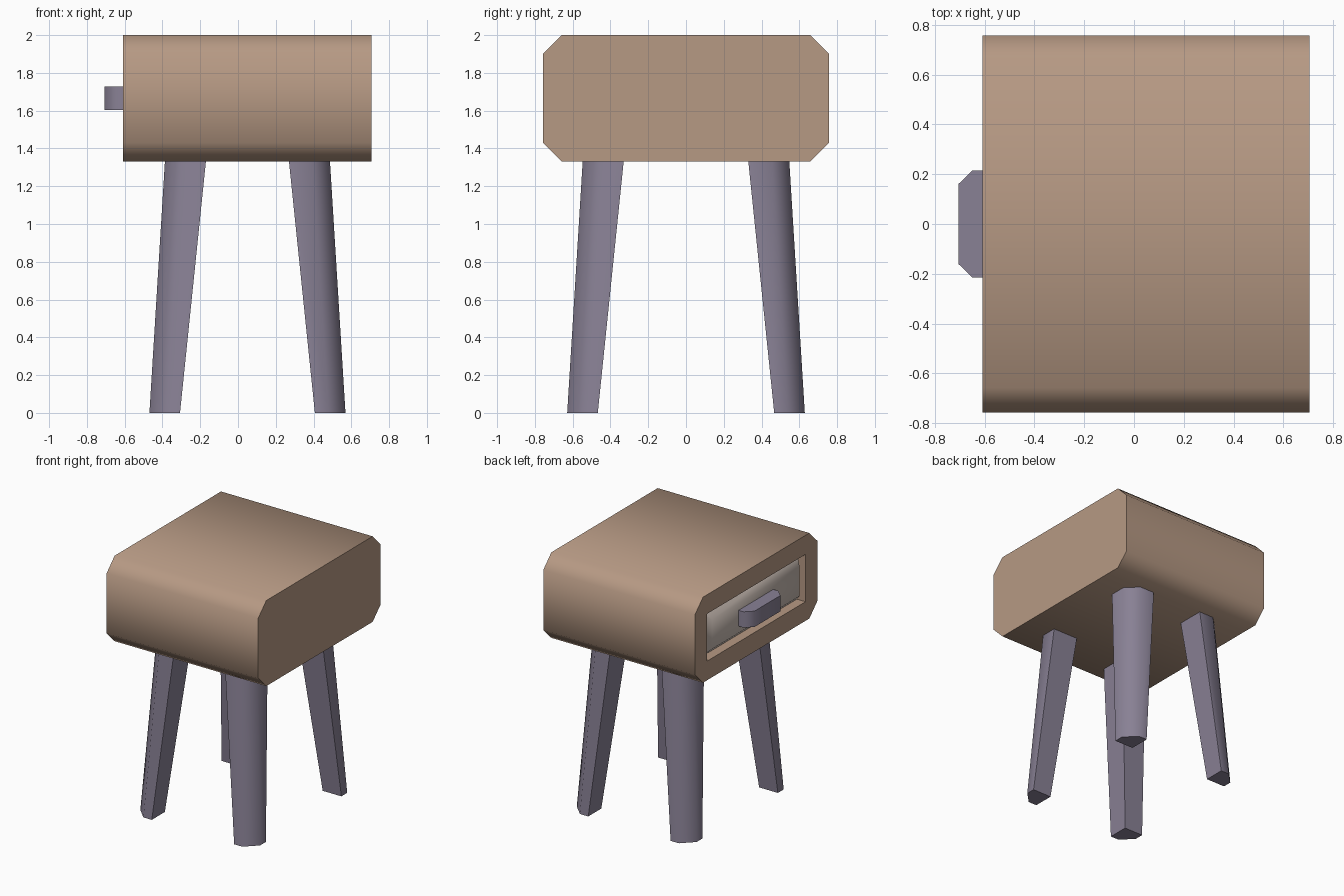
import bpy
import bmesh
from math import radians

old = bpy.data.objects.get("Cube")
if old:
    bpy.data.objects.remove(old, do_unlink=True)


def material(name, rgb):
    mat = bpy.data.materials.new(name)
    mat.use_nodes = True
    mat.diffuse_color = (*rgb, 1)
    mat.node_tree.nodes["Principled BSDF"].inputs["Base Color"].default_value = (*rgb, 1)
    return mat


tan_wood = material("tan wood", (0.47, 0.32, 0.23))
grey_wood = material("grey violet wood", (0.25, 0.22, 0.30))
pale_panel = material("pale panel", (0.58, 0.50, 0.45))


def loft(name, start, end, mat):
    """Closed solid between two loops with the same number of points."""
    bm = bmesh.new()
    a = [bm.verts.new(p) for p in start]
    b = [bm.verts.new(p) for p in end]
    bm.faces.new(a)
    bm.faces.new(b)
    for i in range(len(a)):
        j = (i + 1) % len(a)
        bm.faces.new((a[i], a[j], b[j], b[i]))
    bmesh.ops.recalc_face_normals(bm, faces=bm.faces)
    mesh = bpy.data.meshes.new(name)
    bm.to_mesh(mesh)
    bm.free()
    mesh.materials.append(mat)
    obj = bpy.data.objects.new(name, mesh)
    bpy.context.collection.objects.link(obj)
    return obj


def activate(obj):
    bpy.ops.object.select_all(action='DESELECT')
    obj.select_set(True)
    bpy.context.view_layer.objects.active = obj


def smooth(obj):
    activate(obj)
    bpy.ops.object.shade_smooth_by_angle(angle=radians(50))


MID_X, MID_Z = 0.05, 1.665
FACE_X, BACK_X = -0.608, 0.706
BASE_Z = 1.33


def octagon(x, hy, hz, c):
    corners = [(hy, hz - c), (hy - c, hz), (c - hy, hz), (-hy, hz - c),
               (-hy, c - hz), (c - hy, -hz), (hy - c, -hz), (hy, c - hz)]
    return [(x, y, MID_Z + z) for y, z in corners]


def rectangle(x, hy, hz):
    return [(x, sy * hy, MID_Z + sz * hz)
            for sy, sz in ((1, 1), (-1, 1), (-1, -1), (1, -1))]


# Chamfered cabinet with a drawer recess in one end
cabinet = loft("cabinet", octagon(FACE_X, 0.758, 0.335, 0.1),
               octagon(BACK_X, 0.758, 0.335, 0.1), tan_wood)
depth = 0.075
cutter = loft("recess_cutter", rectangle(FACE_X - 0.1, 0.61, 0.185),
              rectangle(FACE_X + depth, 0.61, 0.185), tan_wood)
cutter.hide_render = True
cut = cabinet.modifiers.new("recess", 'BOOLEAN')
cut.operation = 'DIFFERENCE'
cut.solver = 'EXACT'
cut.object = cutter
activate(cabinet)
bpy.ops.object.modifier_apply(modifier=cut.name)
bpy.data.objects.remove(cutter, do_unlink=True)
smooth(cabinet)

# Drawer front with sloping borders
smooth(loft("drawer_front", rectangle(FACE_X + 0.002, 0.54, 0.115),
            rectangle(FACE_X + depth - 0.002, 0.608, 0.183), pale_panel))

# Drawer handle with clipped outer corners
outline = [(FACE_X + 0.01, 0.215), (-0.65, 0.215), (-0.706, 0.16),
           (-0.706, -0.16), (-0.65, -0.215), (FACE_X + 0.01, -0.215)]
smooth(loft("drawer_handle", [(x, y, 1.603) for x, y in outline],
            [(x, y, 1.727) for x, y in outline], grey_wood))


# Four splayed legs, outer corner clipped
def leg_loop(sx, sy, x, y, size, z, c=0.09):
    pts = [(x, y), (x + size, y), (x + size, y + size - c),
           (x + size - c, y + size), (x, y + size)]
    return [(MID_X + sx * px, sy * py, z) for px, py in pts]


for sx, side in ((1, "left"), (-1, "right")):
    for sy, end in ((-1, "front"), (1, "back")):
        smooth(loft(f"{end}_{side}_leg",
                    leg_loop(sx, sy, 0.357, 0.467, 0.162, 0),
                    leg_loop(sx, sy, 0.22, 0.33, 0.217, BASE_Z), grey_wood))
